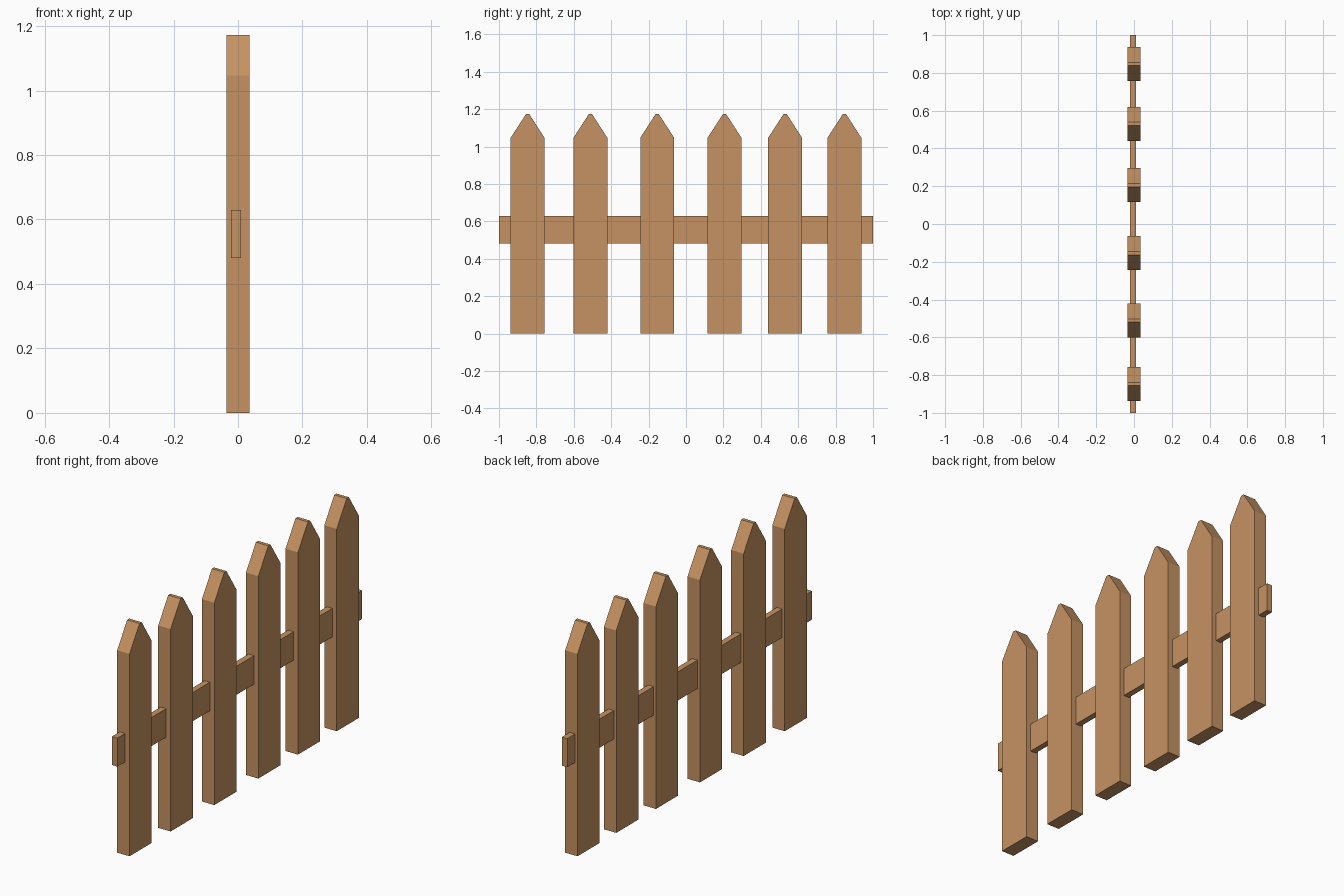
import bpy

if "Cube" in bpy.data.objects:
    bpy.data.objects.remove(bpy.data.objects["Cube"])

wood = bpy.data.materials.new("warm_wood")
wood.diffuse_color = (0.56, 0.29, 0.122, 1.0)
wood.use_nodes = True
wood.node_tree.nodes["Principled BSDF"].inputs["Base Color"].default_value = wood.diffuse_color


def extrude_profile(name, profile, x0, x1):
    """Extrude a (y, z) outline between two x positions."""
    n = len(profile)
    verts = [(x, y, z) for x in (x0, x1) for y, z in profile]
    faces = [tuple(reversed(range(n))), tuple(range(n, 2 * n))]
    faces += [(i, (i + 1) % n, n + (i + 1) % n, n + i) for i in range(n)]
    mesh = bpy.data.meshes.new(name)
    mesh.from_pydata(verts, [], faces)
    mesh.materials.append(wood)
    obj = bpy.data.objects.new(name, mesh)
    bpy.context.collection.objects.link(obj)
    return obj


# Pointed pickets, slightly unevenly spaced, with small flat tips
HALF_W, TIP, SHOULDER, TOP = 0.0905, 0.009, 1.047, 1.173
for i, c in enumerate((-0.847, -0.511, -0.154, 0.206, 0.53, 0.847)):
    outline = [(c - HALF_W, 0), (c + HALF_W, 0), (c + HALF_W, SHOULDER),
               (c + TIP, TOP), (c - TIP, TOP), (c - HALF_W, SHOULDER)]
    extrude_profile(f"picket_{i + 1}", outline, -0.0355, 0.0355)

# Horizontal rail running through the pickets
extrude_profile("rail", [(-1, 0.481), (1, 0.481), (1, 0.629), (-1, 0.629)],
                -0.021, 0.010)
